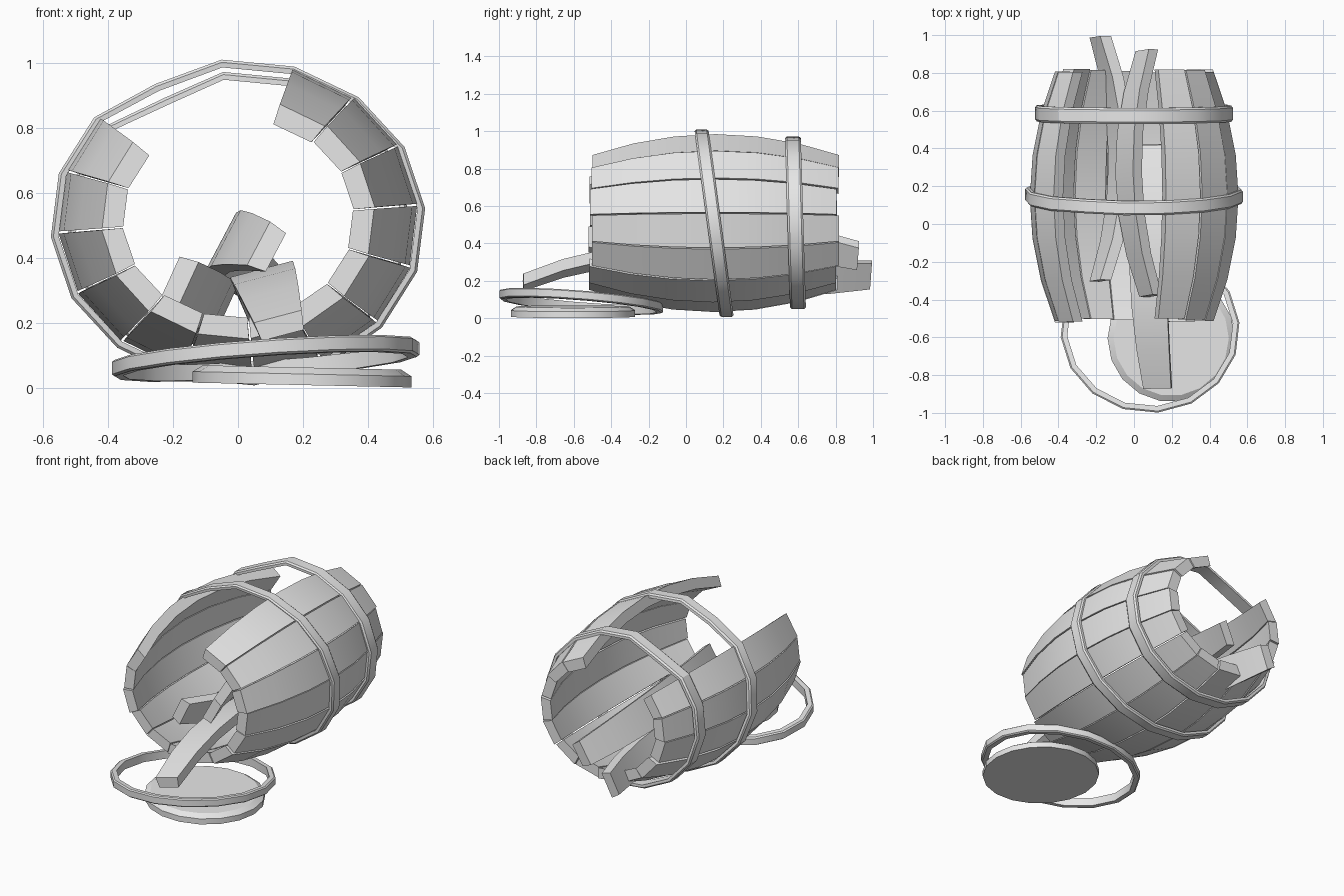
import bpy, bmesh, math, random
from math import cos, sin, radians, pi
from mathutils import Vector

random.seed(4)
if "Cube" in bpy.data.objects:
    bpy.data.objects.remove(bpy.data.objects["Cube"], do_unlink=True)

GREY = (0.8, 0.8, 0.8, 1.0)
mat = bpy.data.materials.new("plain_grey")
mat.use_nodes = True
mat.diffuse_color = GREY
mat.node_tree.nodes["Principled BSDF"].inputs["Base Color"].default_value = GREY


def loft(name, sections, closed=False):
    """Skin a list of equal point rings; cap the ends unless closed."""
    bm = bmesh.new()
    rings = [[bm.verts.new(p) for p in s] for s in sections]
    count, n = len(rings), len(rings[0])
    for i in range(count if closed else count - 1):
        a, b = rings[i], rings[(i + 1) % count]
        for j in range(n):
            k = (j + 1) % n
            bm.faces.new((a[j], a[k], b[k], b[j]))
    if not closed:
        bm.faces.new(rings[0])
        bm.faces.new(rings[-1])
    bmesh.ops.recalc_face_normals(bm, faces=bm.faces)
    mesh = bpy.data.meshes.new(name)
    bm.to_mesh(mesh)
    bm.free()
    mesh.materials.append(mat)
    obj = bpy.data.objects.new(name, mesh)
    bpy.context.collection.objects.link(obj)
    bpy.ops.object.select_all(action='DESELECT')
    obj.select_set(True)
    bpy.context.view_layer.objects.active = obj
    bpy.ops.object.shade_smooth_by_angle(angle=radians(30))
    return obj


# Barrel proportions: a squashed, bulging tube lying along y
RX, RZ, CZ, MID_Y, HALF = 0.555, 0.49, 0.52, 0.15, 0.66
STEP, START = 22.5, 140
STEPS = [-1 + i / 3 for i in range(7)]


def rim(angle, inset, scale, y):
    a = radians(angle)
    return (cos(a) * (RX * scale - inset), y, CZ + sin(a) * (RZ * scale - inset))


# Standing staves, three missing at the top
for i in range(13):
    a0 = START + i * STEP + 0.4
    a1 = a0 + STEP - 0.8
    shift = random.uniform(-0.012, 0.012)
    lift = random.uniform(-0.006, 0.006)
    sections = []
    for t in STEPS:
        s = 1 - 0.24 * t * t + lift
        y = MID_Y + t * HALF + shift
        sections.append([rim(a0, 0, s, y), rim(a1, 0, s, y),
                         rim(a1, 0.065, s, y), rim(a0, 0.065, s, y)])
    loft(f"stave_{i + 1}", sections)


# Fallen staves: bowed planks between two ends
def fallen_stave(name, start, end, bulge, sag=0.12):
    start, end = Vector(start), Vector(end)
    along = (end - start).normalized()
    out = Vector(bulge)
    out = (out - along * out.dot(along)).normalized()
    side = along.cross(out)
    sections = []
    for t in STEPS:
        c = start.lerp(end, (t + 1) / 2) + out * sag * (1 - t * t)
        w = 0.1 - 0.024 * t * t
        sections.append([c + side * w + out * 0.03, c - side * w + out * 0.03,
                         c - side * w * 0.88 - out * 0.03,
                         c + side * w * 0.88 - out * 0.03])
    loft(name, sections)


fallen_stave("fallen_stave_front", (0.13, -0.87, 0.19), (0.09, 0.42, 0.25), (-0.25, 0, 0.95))
fallen_stave("fallen_stave_left", (0.09, -0.38, 0.43), (0.07, 0.92, 0.33), (-0.85, 0, 0.45))
fallen_stave("fallen_stave_right", (-0.18, -0.3, 0.33), (-0.18, 0.99, 0.235), (0.87, 0, -0.4))


# Hoops: chamfered band swept around an ellipse, tilted by slopes
def hoop(name, centre, rx, ry, width, thick, place, dents=None):
    sections = []
    h = width / 2
    profile = [(-thick, -h), (-0.008, -h), (0, -h * 0.75),
               (0, h * 0.75), (-0.008, h), (-thick, h)]
    for k in range(16):
        a = radians(START + k * STEP)
        d = (dents or {}).get(k, 1)
        sections.append([Vector(centre) + place(cos(a) * (rx * d + r), sin(a) * (ry * d + r), w)
                         for r, w in profile])
    loft(name, sections, closed=True)


def upright(slope):
    return lambda u, v, w: Vector((u, w - slope * v, v))


hoop("middle_hoop", (0, 0.15, 0.508), 0.578, 0.503, 0.075, 0.024, upright(0.135), {15: 0.955})
hoop("rear_hoop", (0, 0.585, 0.51), 0.525, 0.463, 0.085, 0.024, upright(0.03), {15: 0.93})
hoop("fallen_hoop", (0.085, -0.56, 0.09), 0.475, 0.44, 0.05, 0.035,
     lambda u, v, w: Vector((u, v, w + 0.07 * u - 0.08 * v)))

# Fallen lid: round board with a chamfered upper edge, lying almost flat
lid = []
for r, z in ((0.337, 0.008), (0.337, 0.042), (0.305, 0.062)):
    lid.append([(0.197 + r * cos(a), -0.605 + r * sin(a), z - 0.022 * r * cos(a))
                for a in (2 * pi * k / 18 for k in range(18))])
loft("fallen_lid", lid)
